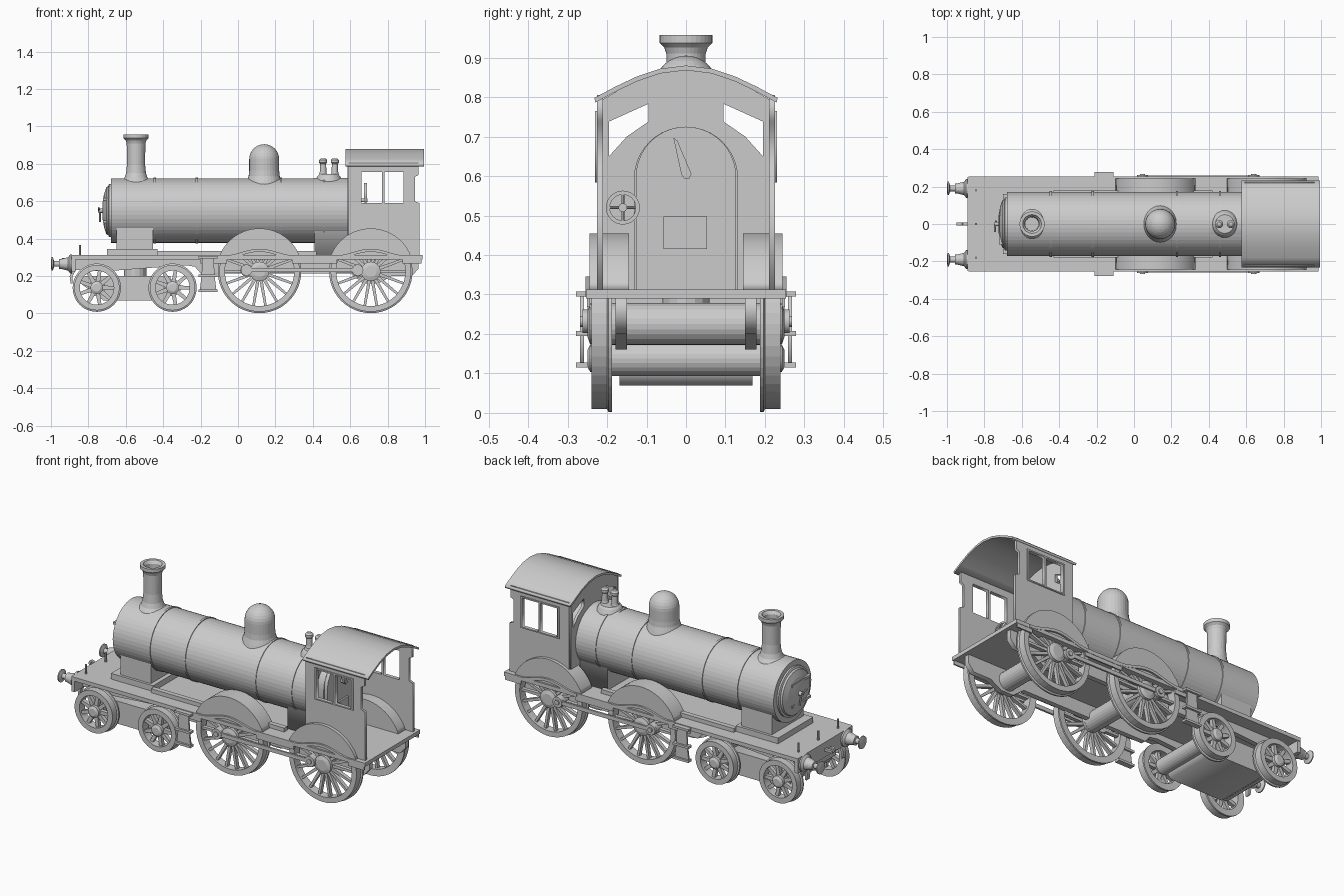
import bpy, bmesh
from math import pi, sin, cos, radians, sqrt
from mathutils import Vector, Matrix

if "Cube" in bpy.data.objects:
    bpy.data.objects.remove(bpy.data.objects["Cube"])


def finish(bm, name):
    bmesh.ops.remove_doubles(bm, verts=bm.verts, dist=1e-5)
    bmesh.ops.recalc_face_normals(bm, faces=bm.faces)
    me = bpy.data.meshes.new(name)
    bm.to_mesh(me)
    bm.free()
    ob = bpy.data.objects.new(name, me)
    bpy.context.collection.objects.link(ob)
    return ob


def box(name, x, y, z):
    bm = bmesh.new()
    bmesh.ops.create_cube(bm, size=1)
    for v in bm.verts:
        v.co = [(r[0] + r[1]) / 2 + c * (r[1] - r[0]) for r, c in zip((x, y, z), v.co)]
    return finish(bm, name)


def lathe(name, prof, loc, axis=(0, 0, 1), n=32, closed=False):
    """Revolve (radius, height) points about an axis."""
    bm = bmesh.new()
    m = Matrix.Translation(loc) @ Vector(axis).to_track_quat('Z', 'Y').to_matrix().to_4x4()
    rings = [[bm.verts.new(m @ Vector((r * cos(2 * pi * i / n), r * sin(2 * pi * i / n), h)))
              for i in range(n)] for r, h in prof]
    pairs = list(zip(rings, rings[1:])) + ([(rings[-1], rings[0])] if closed else [])
    for a, b in pairs:
        for i in range(n):
            j = (i + 1) % n
            bm.faces.new((a[i], a[j], b[j], b[i]))
    if not closed:
        bm.faces.new(rings[0])
        bm.faces.new(rings[-1])
    return finish(bm, name)


def rod(name, a, b, r, n=16):
    d = Vector(b) - Vector(a)
    return lathe(name, [(r, 0), (r, d.length)], a, d, n)


def plate(name, loops, plane, lo, hi):
    """Extrude outlines (the first outer, the rest holes) across y ('xz') or x ('yz')."""
    cu = bpy.data.curves.new(name, 'CURVE')
    cu.dimensions, cu.fill_mode, cu.extrude = '2D', 'BOTH', (hi - lo) / 2
    for pts in loops:
        s = cu.splines.new('POLY')
        s.points.add(len(pts) - 1)
        for p, c in zip(s.points, pts):
            p.co = (c[0], c[1], 0, 1)
        s.use_cyclic_u = True
    tmp = bpy.data.objects.new(name + "_outline", cu)
    bpy.context.collection.objects.link(tmp)
    bpy.context.view_layer.update()
    bm = bmesh.new()
    bm.from_mesh(bpy.data.meshes.new_from_object(tmp))
    bpy.data.objects.remove(tmp)
    mid = (lo + hi) / 2
    for v in bm.verts:
        u, w, d = v.co
        v.co = (u, mid + d, w) if plane == 'xz' else (mid + d, u, w)
    return finish(bm, name)


def arc(cx, cz, r, a0, a1, n):
    return [(cx + r * cos(radians(a0 + (a1 - a0) * i / n)),
             cz + r * sin(radians(a0 + (a1 - a0) * i / n))) for i in range(n + 1)]


def rect(x0, x1, z0, z1):
    return [(x0, z0), (x1, z0), (x1, z1), (x0, z1)]


def wheel(name, x, z, r, rim, hub, spokes, w, s):
    """Flanged tyre, hub and tapered spokes on side s."""
    n = 48
    lathe(name + "_tyre", [(r - rim, .19), (r + .008, .187), (r + .008, .196), (r, .2),
                           (r, .24), (r - rim, .24)], (x, 0, z), (0, s, 0), n, True)
    lathe(name + "_hub", [(hub, .192), (hub, .243), (hub * .6, .25)], (x, 0, z), (0, s, 0), 24)
    bm = bmesh.new()
    for k in range(spokes):
        g = bmesh.ops.create_cube(bm, size=1)['verts']
        for v in g:
            out = v.co.x > 0
            v.co = (r - rim * .7 if out else hub * .7, v.co.y * .022, v.co.z * w * (.85 if out else 1.2))
        bmesh.ops.rotate(bm, verts=g, matrix=Matrix.Rotation(2 * pi * k / spokes, 3, 'Y'))
        bmesh.ops.translate(bm, verts=g, vec=(x, s * .216, z))
    finish(bm, name + "_spokes")


BZ, BR = .55, .172          # boiler axis height and radius
DRIVERS, BOGIE = (.115, .71), (-.755, -.35)

# Boiler, bands, smokebox door
lathe("boiler", [(BR, 0), (BR, 1.28)], (-.68, 0, BZ), (1, 0, 0), 48)
for x in (-.445, -.22, .23, .46):
    lathe("boiler_band", [(BR + .004, 0), (BR + .004, .012)], (x - .006, 0, BZ), (1, 0, 0), 48)
lathe("smokebox_door", [(.142, 0), (.142, .012), (.13, .016), (.126, .026), (.09, .038), (.045, .046), (.001, .048)],
      (-.678, 0, BZ), (-1, 0, 0), 40)
rod("door_spindle", (-.72, 0, BZ), (-.745, 0, BZ), .012)
rod("door_handle", (-.738, 0, BZ), (-.738, .015, BZ - .06), .005, 8)
rod("door_handle", (-.744, 0, BZ), (-.744, -.04, BZ + .015), .005, 8)
for z in (.49, .61):
    box("door_hinge", (-.722, -.69), (-.11, .06), (z - .007, z + .007))

# Chimney, dome, safety valves
lathe("chimney", [(.088, .685), (.076, .708), (.062, .725), (.053, .75), (.048, .8), (.05, .91), (.055, .925),
                  (.067, .937), (.067, .957), (.05, .957), (.038, .94), (.036, .8)], (-.545, 0, 0))
lathe("dome", [(.1, .685), (.092, .71), (.083, .735), (.08, .765)] +
      [(max(.08 * cos(a), .001), .825 + .08 * sin(a)) for a in [pi / 2 * i / 8 for i in range(9)]], (.14, 0, 0))
lathe("valve_base", [(.078, .69), (.07, .715), (.06, .735), (.05, .745)], (.485, 0, 0))
for x in (.455, .518):
    lathe("safety_valve", [(.022, .74), (.018, .755), (.016, .8), (.022, .806), (.022, .82), (.012, .83)], (x, 0, 0), n=16)

# Firebox with arched backhead, smokebox saddle
plate("firebox", [[(.132, .3)] + arc(0, .593, .132, 0, 180, 20) + [(-.132, .3)]], 'yz', .41, .64)
plate("backhead", [[(.125, .31)] + arc(0, .598, .127, 0, 180, 20) + [(-.125, .31)]], 'yz', .63, .66)
box("saddle", (-.65, -.455), (-.145, .145), (.32, .46))
box("saddle_base", (-.7, -.43), (-.16, .16), (.305, .345))

# Running plate, buffer beam, frames
box("running_plate", (-.885, .987), (-.253, .253), (.29, .312))
box("buffer_beam", (-.89, -.868), (-.25, .25), (.225, .312))
frame = [(-.88, .3), (-.88, .235), (-.72, .225), (-.28, .258), (-.23, .25), (-.2, .215), (.6, .215), (.67, .16),
         (.75, .16), (.82, .2), (.93, .2), (.965, .24), (.965, .3)]
for s in (-1, 1):
    lo, hi = sorted((s * .15, s * .178))
    plate("main_frame", [frame], 'xz', lo, hi)
    box("upper_frame", (-.43, .42), (lo, hi), (.3, .335))
    plate("guard_iron", [[(-.87, .26), (-.9, .2), (-.895, .16), (-.885, .16), (-.885, .2), (-.85, .26)]], 'xz', lo, hi)

    # Splashers and the small raised valances over the crank pins
    for x in DRIVERS:
        a, b = sorted((s * .145, s * .244))
        plate("splasher", [arc(x, .225, .23, 22, 158, 24)], 'xz', a, b)
        a, b = sorted((s * .238, s * .255))
        wave = [(x + (i / 10 - 1) * .19, .31 + .036 * (.5 + .5 * cos(pi * (i / 10 - 1)))) for i in range(21)]
        plate("raised_valance", [wave + [(p, q - .016) for p, q in reversed(wave)]], 'xz', a, b)
    a, b = sorted((s * .243, s * .251))
    for x0, x1 in ((-.2, -.06), (.29, .53), (.88, .98)):
        box("valance", (x0, x1), (a, b), (.268, .3))

    # Footsteps
    a, b = sorted((s * .258, s * .268))
    plate("step_hanger", [[(-.19, .3), (-.13, .3), (-.125, .2), (-.115, .12), (-.205, .12), (-.195, .2)]], 'xz', a, b)
    for z in (.12, .2, .3):
        a, b = sorted((s * .248, s * .279))
        box("step_tread", (-.21, -.11), (a, b), (z - .005, z + .008))

    # Wheels and motion
    for x in DRIVERS:
        wheel("driving_wheel", x, .225, .215, .03, .052, 18, .015, s)
        plate("crank_boss", [arc(x - .07, .23, .032, 0, 342, 19)], 'xz', *sorted((s * .2, s * .248)))
        plate("rod_end", [arc(x - .07, .232, .03, 0, 342, 19)], 'xz', *sorted((s * .246, s * .262)))
        rod("crank_pin", (x - .07, s * .24, .232), (x - .07, s * .268, .232), .014)
    box("coupling_rod", (DRIVERS[0] - .07, DRIVERS[1] - .07), sorted((s * .248, s * .259)), (.221, .243))
    for x in BOGIE:
        wheel("bogie_wheel", x, .138, .121, .03, .034, 9, .02, s)

    # Buffers
    lathe("buffer", [(.05, 0), (.05, .01), (.036, .02), (.026, .06), (.026, .068), (.015, .07), (.015, .095),
                     (.036, .102), (.036, .108), (.02, .112)], (-.888, s * .19, .265), (-1, 0, 0), 24)

# Axles and bogie
for x in DRIVERS:
    rod("driving_axle", (x, -.19, .225), (x, .19, .225), .053, 24)
for x in BOGIE:
    rod("bogie_axle", (x, -.19, .138), (x, .19, .138), .045, 24)
plate("bogie_frame", [[(-.84, .2), (-.84, .16), (-.72, .07), (-.38, .07), (-.36, .1), (-.36, .2)]], 'xz', -.168, .168)
rod("bogie_pivot", (-.55, 0, .19), (-.55, 0, .295), .06)

# Lamp irons and coupling hook
for y in (-.18, 0, .18):
    rod("lamp_iron", (-.845, y, .3), (-.845, y, .365), .006, 8)
box("hook_shank", (-.94, -.885), (-.008, .008), (.262, .276))
plate("coupling_hook", [arc(-.932, .28, .018, 20, 270, 10) + arc(-.932, .28, .007, 270, 20, 8)], 'xz', -.007, .007)

# Cab sides, front wall and curved roof
side = [(.59, .3), (.97, .3), (.97, .59), (.945, .6), (.945, .73), (.965, .74), (.965, .805), (.59, .805)]
panes = [rect(.66, .77, .59, .757), rect(.782, .885, .59, .757)]
pane = [(.195, .738), (.095, .783), (.095, .738), (.15, .7), (.195, .65)]
roof = [(-.232, .798), (-.18, .826), (-.125, .852), (-.065, .872), (0, .88)]
roof += [(-y, z) for y, z in reversed(roof[:-1])]
for s in (-1, 1):
    plate("cab_side", [side] + panes, 'xz', *sorted((s * .21, s * .225)))
    plate("window_frame", [rect(.65, .895, .583, .765)] + panes, 'xz', *sorted((s * .222, s * .231)))
plate("cab_front", [[(-.215, .3)] + [(y * .925, z - .006) for y, z in roof] + [(.215, .3)], pane,
                    [(-y, z) for y, z in pane]], 'yz', .585, .6)
plate("cab_roof", [roof + [(y * .99, z - .012) for y, z in reversed(roof)]], 'yz', .575, .995)

# Cab fittings: fire door, regulator, reversing hand wheel
box("fire_door", (.655, .67), (-.057, .053), (.415, .498))
plate("regulator", [[(-.032, .697), (-.022, .69), (.014, .605), (.008, .593), (-.004, .593), (-.012, .605)]], 'yz', .675, .69)
rod("regulator_spindle", (.655, .002, .605), (.692, .002, .605), .01)
lathe("hand_wheel", [(.033, -.006), (.043, -.006), (.043, .006), (.033, .006)], (.74, -.16, .52), (1, 0, 0), 24, True)
rod("hand_wheel_shaft", (.595, -.16, .52), (.75, -.16, .52), .011)
for d in ((0, .038, 0), (0, 0, .038)):
    c = Vector((.74, -.16, .52))
    rod("hand_wheel_spoke", c - Vector(d), c + Vector(d), .004, 8)
